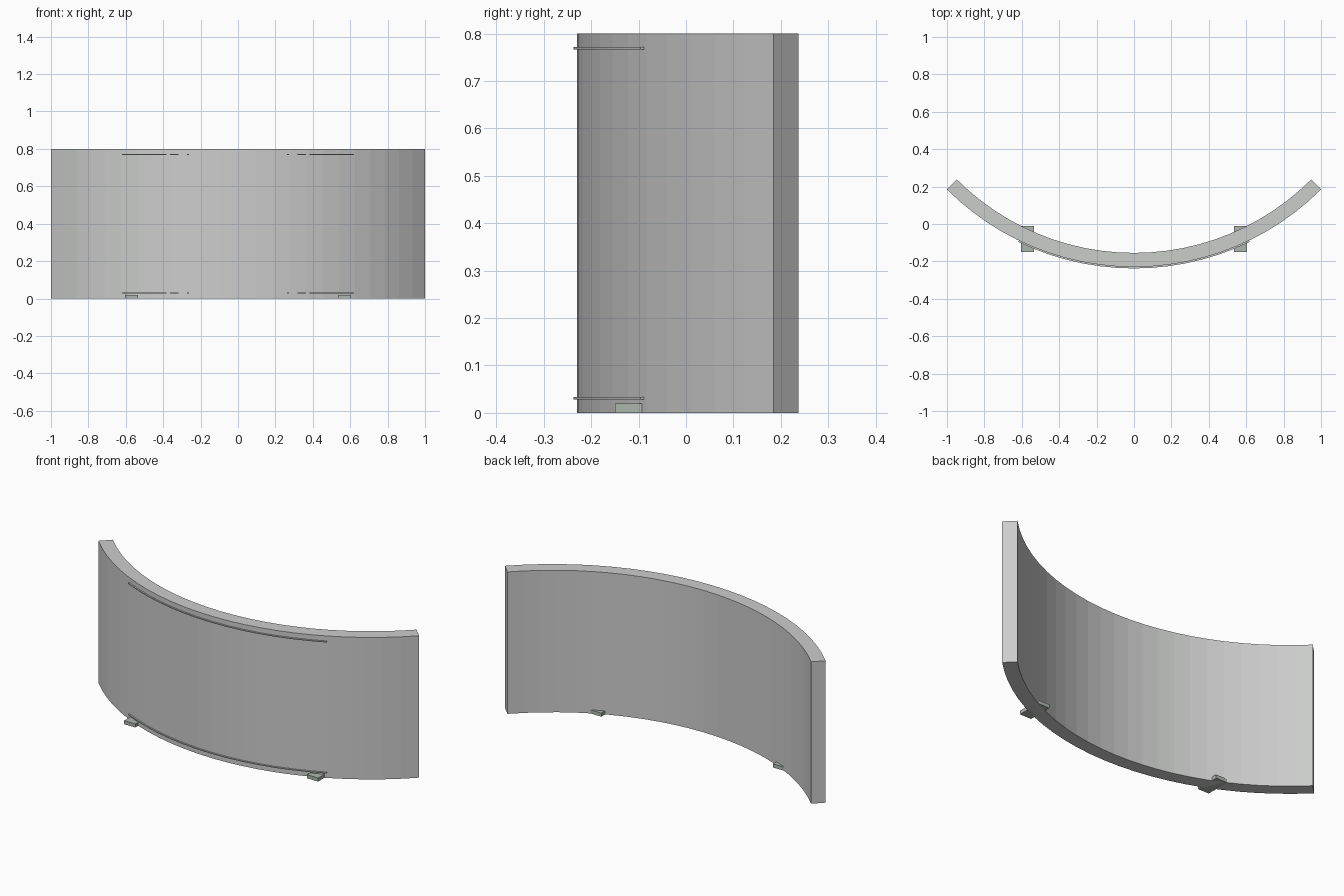
import bpy, bmesh, math

if "Cube" in bpy.data.objects:
    bpy.data.objects.remove(bpy.data.objects["Cube"])

CY = 1.1845            # centre of the curved wall's arc
HALF = math.radians(45)


def material(name, rgb):
    m = bpy.data.materials.new(name)
    m.diffuse_color = (*rgb, 1)
    m.use_nodes = True
    m.node_tree.nodes["Principled BSDF"].inputs["Base Color"].default_value = m.diffuse_color
    return m


wall_grey = material("wall grey", (0.60, 0.61, 0.60))
foot_grey = material("greenish grey", (0.42, 0.47, 0.42))


def finish(bm, name, mat):
    bmesh.ops.recalc_face_normals(bm, faces=bm.faces)
    me = bpy.data.meshes.new(name)
    bm.to_mesh(me)
    bm.free()
    me.materials.append(mat)
    ob = bpy.data.objects.new(name, me)
    bpy.context.collection.objects.link(ob)
    return ob


def arc_slab(name, r_in, r_out, z0, z1, half, steps, mat):
    """Rectangular section swept along an arc bulging toward the front."""
    bm = bmesh.new()
    rings = []
    for i in range(steps + 1):
        a = -half + 2 * half * i / steps
        rings.append([bm.verts.new((r * math.sin(a), CY - r * math.cos(a), z))
                      for r, z in ((r_in, z0), (r_out, z0), (r_out, z1), (r_in, z1))])
    for p, q in zip(rings, rings[1:]):
        for k in range(4):
            n = (k + 1) % 4
            bm.faces.new((p[k], p[n], q[n], q[k]))
    bm.faces.new(rings[0])
    bm.faces.new(rings[-1])
    return finish(bm, name, mat)


# Curved wall
arc_slab("curved_wall", 1.339, 1.4142, 0, 0.8, HALF, 24, wall_grey)

# Thin trim strips near the bottom and top of the front
for name, z in (("lower_trim", 0.028), ("upper_trim", 0.767)):
    arc_slab(name, 1.405, 1.422, z, z + 0.005, math.radians(25.8), 14, wall_grey)

# Flat feet under the wall
for name, side in (("left_foot", -1), ("right_foot", 1)):
    bm = bmesh.new()
    bmesh.ops.create_cube(bm, size=1)
    for v in bm.verts:
        v.co.x = side * 0.57 + v.co.x * 0.07
        v.co.y = -0.08 + v.co.y * 0.14
        v.co.z = 0.01 + v.co.z * 0.02
    finish(bm, name, foot_grey)
